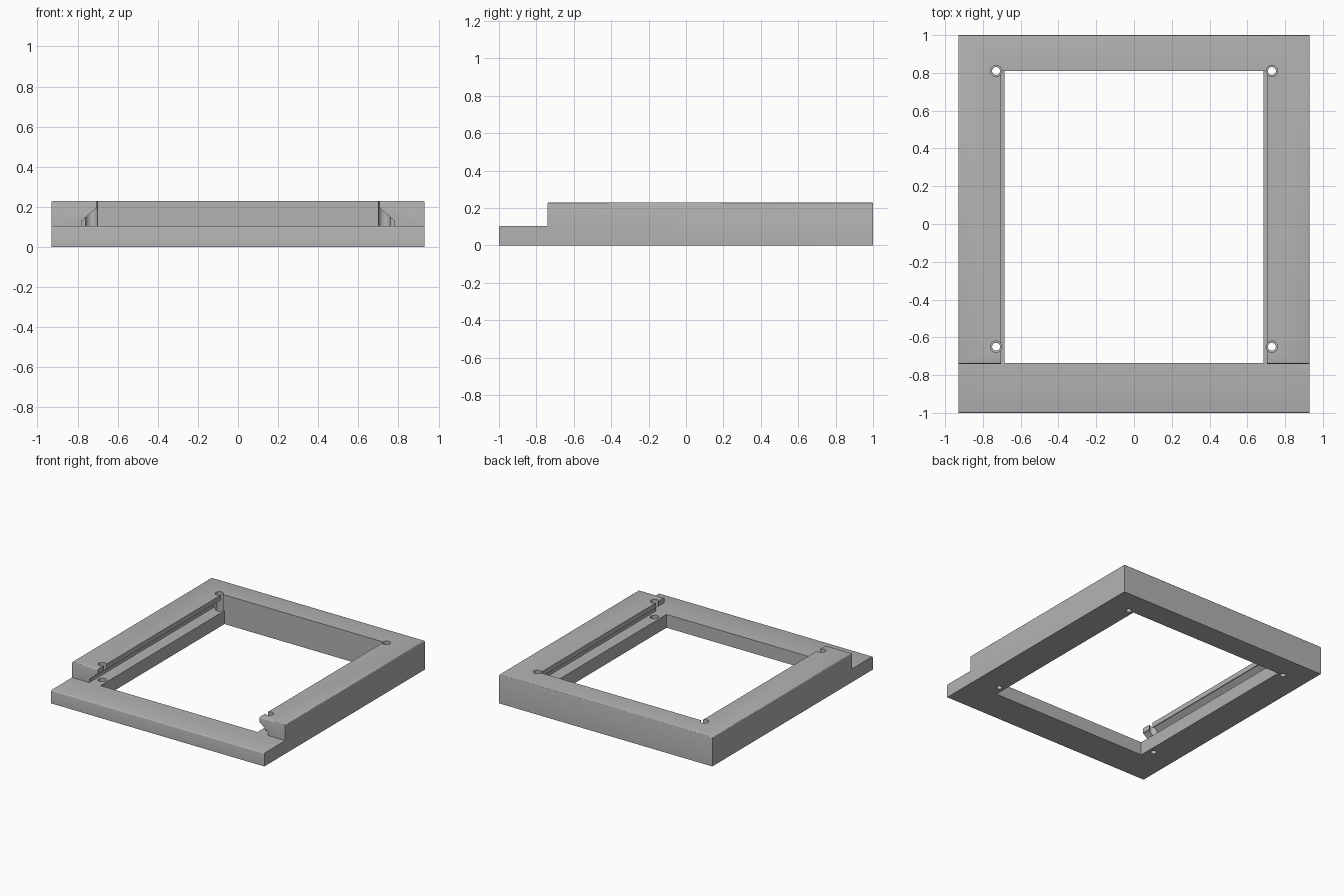
import bpy, bmesh, math

if "Cube" in bpy.data.objects:
    bpy.data.objects.remove(bpy.data.objects["Cube"])

grey = bpy.data.materials.new("matte_grey")
grey.diffuse_color = (0.45, 0.45, 0.45, 1)
grey.use_nodes = True
grey.node_tree.nodes["Principled BSDF"].inputs["Base Color"].default_value = grey.diffuse_color


def prism(name, section, depth, axis):
    """Extrude a 2D section: axis X takes (y, z) points, Y (x, z), Z (x, y)."""
    place = {"X": lambda p, d: (d, p[0], p[1]),
             "Y": lambda p, d: (p[0], d, p[1]),
             "Z": lambda p, d: (p[0], p[1], d)}[axis]
    bm = bmesh.new()
    ends = [[bm.verts.new(place(p, d)) for p in section] for d in depth]
    n = len(section)
    bm.faces.new(ends[0])
    bm.faces.new(ends[1][::-1])
    for i in range(n):
        j = (i + 1) % n
        bm.faces.new((ends[0][j], ends[0][i], ends[1][i], ends[1][j]))
    bmesh.ops.recalc_face_normals(bm, faces=bm.faces)
    mesh = bpy.data.meshes.new(name)
    bm.to_mesh(mesh)
    bm.free()
    ob = bpy.data.objects.new(name, mesh)
    bpy.context.collection.objects.link(ob)
    return ob


def rect(x0, x1, y0, y1):
    return [(x0, y0), (x1, y0), (x1, y1), (x0, y1)]


def circle(x, y, r, n=32):
    return [(x + r * math.cos(math.tau * i / n), y + r * math.sin(math.tau * i / n))
            for i in range(n)]


LEDGE, TOP, STEP = 0.105, 0.23, -0.74

# Frame block with a low front ledge
frame = prism("frame", [(-1, 0), (1, 0), (1, TOP), (STEP, TOP), (STEP, LEDGE), (-1, LEDGE)],
              (-0.93, 0.93), "X")
frame.data.materials.append(grey)

# Rounded upper rims
bm = bmesh.new()
bm.from_mesh(frame.data)
rims = []
for e in bm.edges:
    a, b = (v.co for v in e.verts)
    on_top = min(a.z, b.z) > TOP - 0.001
    ledge_front = min(a.z, b.z) > LEDGE - 0.001 and max(a.y, b.y) < -0.99
    if on_top or ledge_front:
        rims.append(e)
bmesh.ops.bevel(bm, geom=rims, offset=0.008, segments=3, profile=0.5, affect="EDGES")
bm.to_mesh(frame.data)
bm.free()

# Central opening, wider above the ledge level
cutters = [
    prism("lower_opening", rect(-0.685, 0.685, -0.735, 0.81), (-0.1, 0.4), "Z"),
    prism("upper_opening", rect(-0.705, 0.705, -0.78, 0.81), (LEDGE, 0.4), "Z"),
]

for s in (-1, 1):
    # Undercut guide slot along each side rail
    slot = [(0.60, LEDGE), (0.78, LEDGE), (0.78, 0.13), (0.71, 0.19), (0.60, 0.19)]
    cutters.append(prism("guide_slot", [(s * x, z) for x, z in slot], (-0.80, 0.81), "Y"))
    # Stepped screw holes at the corners
    for y in (-0.65, 0.81):
        cutters.append(prism("screw_hole", circle(s * 0.73, y, 0.021), (-0.1, 0.4), "Z"))
        cutters.append(prism("screw_recess", circle(s * 0.73, y, 0.03), (0.05, 0.4), "Z"))

bpy.context.view_layer.objects.active = frame
frame.select_set(True)
for c in cutters:
    mod = frame.modifiers.new("cut", "BOOLEAN")
    mod.operation, mod.solver, mod.object = "DIFFERENCE", "EXACT", c
    bpy.ops.object.modifier_apply(modifier=mod.name)
    bpy.data.objects.remove(c)

bpy.ops.object.shade_smooth_by_angle(angle=math.radians(35))
